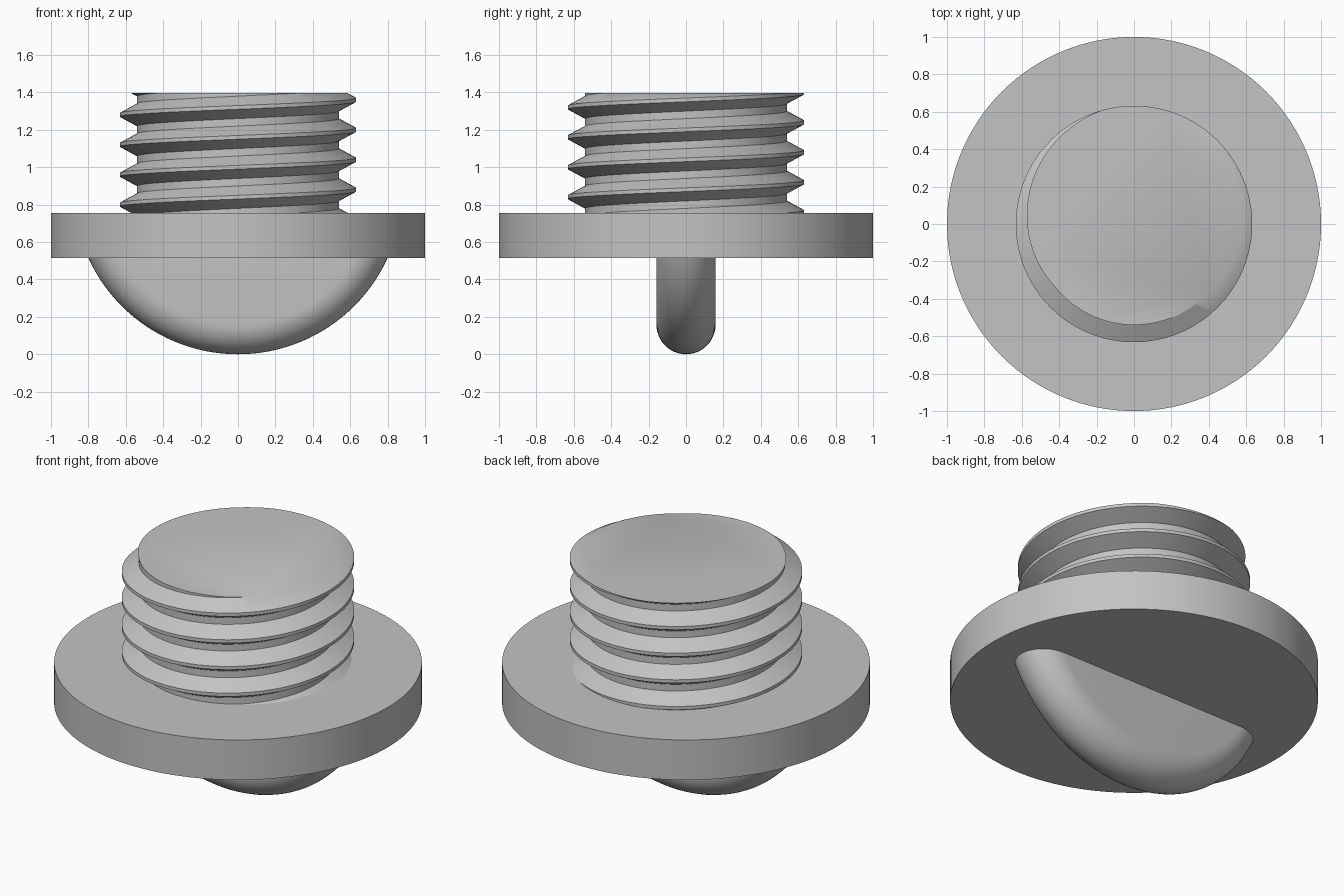
import bpy, bmesh
from math import sin, cos, pi, radians
from mathutils import Matrix, Vector

cube = bpy.data.objects.get("Cube")
if cube:
    bpy.data.objects.remove(cube)

# One plain grey for the whole plug
grey = bpy.data.materials.new("plain_grey")
grey.use_nodes = True
colour = (0.55, 0.55, 0.55, 1)
grey.diffuse_color = colour
grey.node_tree.nodes["Principled BSDF"].inputs["Base Color"].default_value = colour


def finish(name, bm):
    bmesh.ops.recalc_face_normals(bm, faces=bm.faces[:])
    mesh = bpy.data.meshes.new(name)
    bm.to_mesh(mesh)
    bm.free()
    mesh.materials.append(grey)
    obj = bpy.data.objects.new(name, mesh)
    bpy.context.collection.objects.link(obj)
    bpy.ops.object.select_all(action='DESELECT')
    obj.select_set(True)
    bpy.context.view_layer.objects.active = obj
    bpy.ops.object.shade_smooth_by_angle(angle=radians(30))


def cut_flat(bm, z, side):
    """Remove everything above (side 1) or below (side -1) z and cap it."""
    cut = bmesh.ops.bisect_plane(
        bm, geom=bm.verts[:] + bm.edges[:] + bm.faces[:], dist=1e-5,
        plane_co=Vector((0, 0, z)), plane_no=Vector((0, 0, side)), clear_outer=True)
    rim = [e for e in cut["geom_cut"] if isinstance(e, bmesh.types.BMEdge)]
    bmesh.ops.edgeloop_fill(bm, edges=rim)


# Flange: wide flat disc
FLANGE_LOW, FLANGE_HIGH = 0.515, 0.755
bm = bmesh.new()
bmesh.ops.create_cone(
    bm, cap_ends=True, segments=128, radius1=1, radius2=1,
    depth=FLANGE_HIGH - FLANGE_LOW,
    matrix=Matrix.Translation((0, 0, (FLANGE_LOW + FLANGE_HIGH) / 2)))
finish("flange", bm)

# Threaded shank: right-handed helical ribbon, trimmed flat at both ends
PITCH, CREST, ROOT, TOP = 0.16, 0.632, 0.54, 1.397
STEPS = 96
section = [(ROOT, -0.08), (ROOT, -0.06), (CREST, -0.01),
           (CREST, 0.01), (ROOT, 0.06), (ROOT, 0.08)]
bm = bmesh.new()
previous = None
for i in range(-5 * STEPS, 2 * STEPS + 1):
    a = 2 * pi * i / STEPS
    z = 1.36 + PITCH * i / STEPS
    row = [bm.verts.new((r * cos(a), r * sin(a), z + dz)) for r, dz in section]
    if previous:
        for j in range(len(section) - 1):
            bm.faces.new((previous[j], row[j], row[j + 1], previous[j + 1]))
    previous = row
bmesh.ops.remove_doubles(bm, verts=bm.verts[:], dist=1e-4)
cut_flat(bm, TOP, 1)
cut_flat(bm, FLANGE_HIGH - 0.013, -1)
finish("threaded_shank", bm)

# Grip: upright disc with a fully rounded rim, trimmed inside the flange
RADIUS, HALF = 0.879, 0.158
bm = bmesh.new()
profile = [(0, -HALF)]
for k in range(25):
    t = -pi / 2 + pi * k / 24
    profile.append((RADIUS - HALF + HALF * cos(t), HALF * sin(t)))
profile.append((0, HALF))
verts = [bm.verts.new((r, y, 0)) for r, y in profile]
edges = [bm.edges.new(pair) for pair in zip(verts, verts[1:])]
bmesh.ops.spin(bm, geom=verts + edges, cent=(0, 0, 0), axis=(0, 1, 0),
               angle=2 * pi, steps=128)
bmesh.ops.remove_doubles(bm, verts=bm.verts[:], dist=1e-4)
bmesh.ops.translate(bm, verts=bm.verts[:], vec=(0, 0, RADIUS))
cut_flat(bm, FLANGE_LOW + 0.04, 1)
finish("grip", bm)
